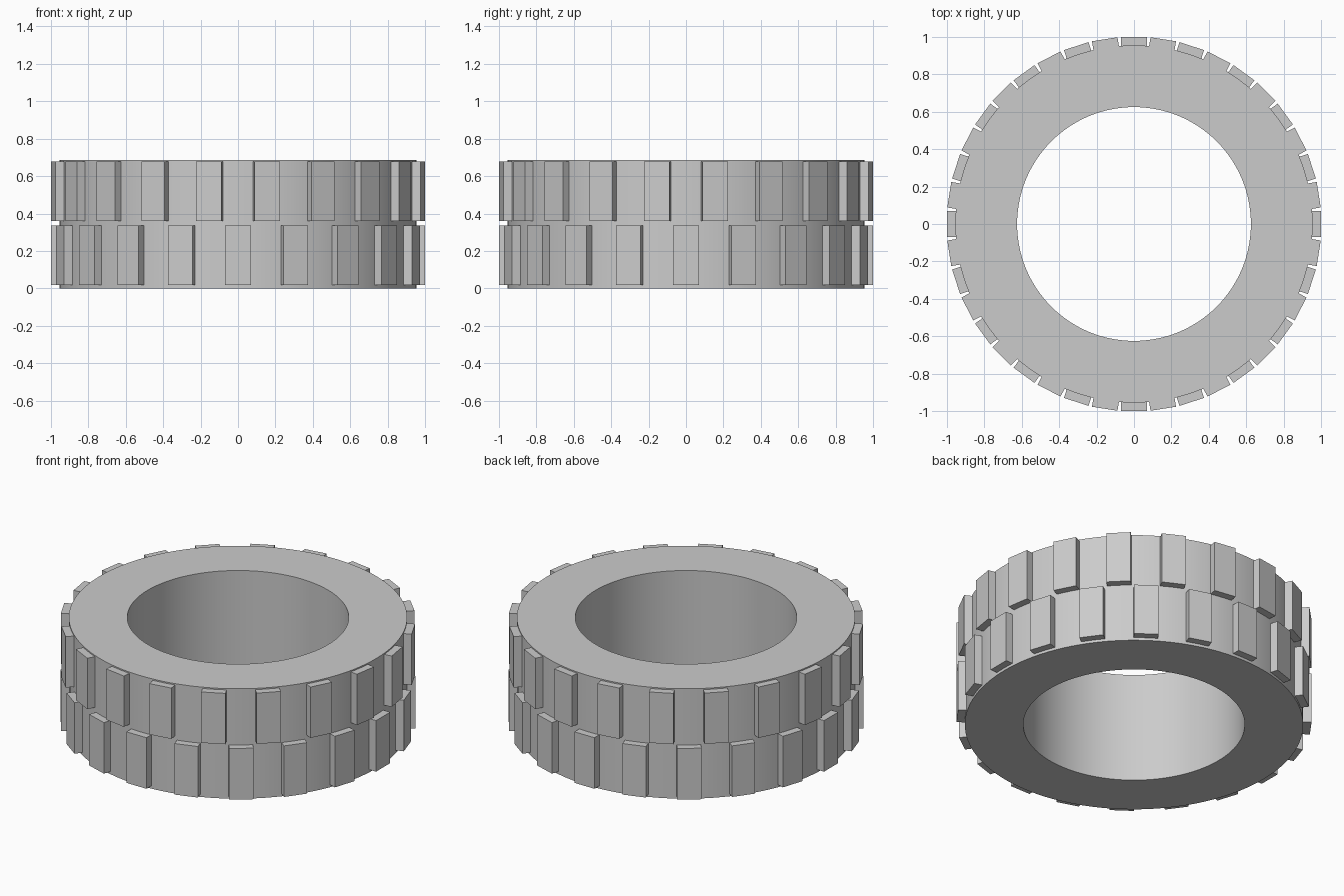
import bpy, bmesh, math
from mathutils import Matrix, Vector

cube = bpy.data.objects.get("Cube")
if cube:
    bpy.data.objects.remove(cube, do_unlink=True)

HEIGHT, OUTER, INNER = 0.685, 0.955, 0.625
TREADS = 20              # blocks in each row
STEP = math.tau / TREADS

grey = bpy.data.materials.new("rubber_grey")
grey.use_nodes = True
colour = (0.6, 0.6, 0.6, 1)
grey.diffuse_color = colour
grey.node_tree.nodes["Principled BSDF"].inputs["Base Color"].default_value = colour


def make_object(name, bm):
    bmesh.ops.recalc_face_normals(bm, faces=bm.faces)
    mesh = bpy.data.meshes.new(name)
    bm.to_mesh(mesh)
    bm.free()
    mesh.materials.append(grey)
    obj = bpy.data.objects.new(name, mesh)
    bpy.context.collection.objects.link(obj)
    return obj


# Tyre body: a rectangular section spun about the vertical axis
def tyre_body():
    bm = bmesh.new()
    section = [(INNER, 0), (OUTER, 0), (OUTER, HEIGHT), (INNER, HEIGHT)]
    verts = [bm.verts.new((r, 0, z)) for r, z in section]
    edges = [bm.edges.new((verts[i], verts[(i + 1) % 4])) for i in range(4)]
    bmesh.ops.spin(bm, geom=verts + edges, cent=(0, 0, 0), axis=(0, 0, 1),
                   angle=math.tau, steps=128, use_merge=True)
    bmesh.ops.remove_doubles(bm, verts=bm.verts, dist=1e-4)
    body = make_object("tyre_body", bm)
    bpy.ops.object.select_all(action="DESELECT")
    body.select_set(True)
    bpy.context.view_layer.objects.active = body
    bpy.ops.object.shade_smooth_by_angle(angle=math.radians(30))


# Tread row: flat blocks sunk into the body at equal angles
def tread_row(name, bottom, top, offset):
    bm = bmesh.new()
    root, tip, width = 0.93, 1.0, 0.138
    size = Matrix.Diagonal((tip - root, width, top - bottom, 1))
    place = Matrix.Translation(Vector(((root + tip) / 2, 0, (bottom + top) / 2)))
    for i in range(TREADS):
        turn = Matrix.Rotation(i * STEP + offset, 4, "Z")
        bmesh.ops.create_cube(bm, size=1, matrix=turn @ place @ size)
    make_object(name, bm)


tyre_body()
tread_row("lower_tread_blocks", 0.017, 0.335, 0)
tread_row("upper_tread_blocks", 0.36, 0.677, STEP / 2)
